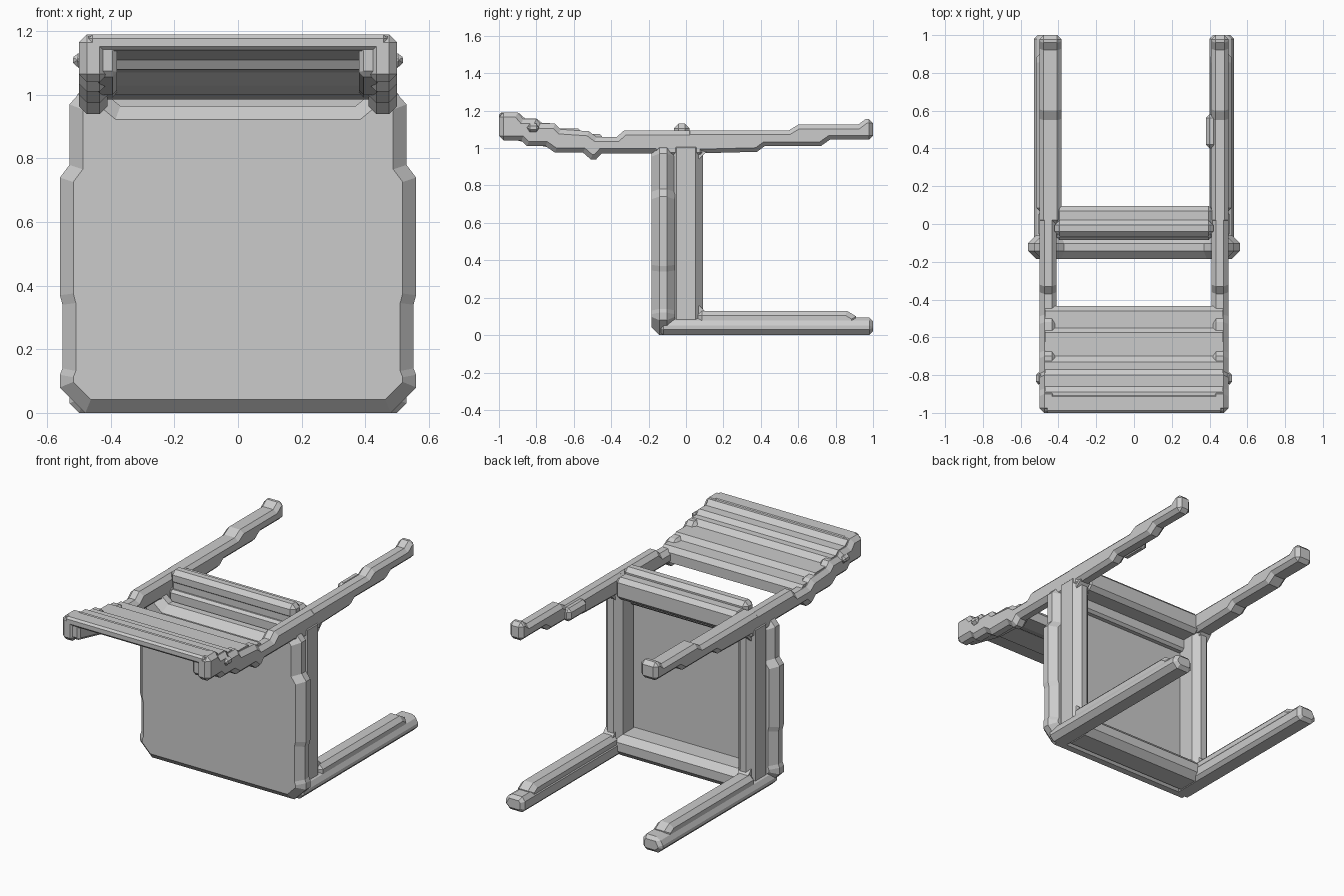
import bpy, bmesh, math


def prism(name, pts, axis, a, b, chamfer):
    """Extrude a 2D profile along an axis from a to b, chamfering its sharp rims."""
    place = {
        'x': lambda p, t: (t, p[0], p[1]),   # profile in (y, z)
        'y': lambda p, t: (p[0], t, p[1]),   # profile in (x, z)
    }[axis]
    bm = bmesh.new()
    lo = [bm.verts.new(place(p, a)) for p in pts]
    hi = [bm.verts.new(place(p, b)) for p in pts]
    n = len(pts)
    bm.faces.new(lo)
    bm.faces.new(hi[::-1])
    for i in range(n):
        j = (i + 1) % n
        bm.faces.new((lo[j], lo[i], hi[i], hi[j]))
    bmesh.ops.recalc_face_normals(bm, faces=bm.faces)
    me = bpy.data.meshes.new(name)
    bm.to_mesh(me)
    bm.free()
    ob = bpy.data.objects.new(name, me)
    bpy.context.collection.objects.link(ob)
    if chamfer:
        m = ob.modifiers.new("chamfer", 'BEVEL')
        m.width = chamfer
        m.segments = 1
        m.limit_method = 'ANGLE'
        m.angle_limit = math.radians(60)
    return ob


def block(name, x, y, z, chamfer=0.02):
    pts = [(y[0], z[0]), (y[1], z[0]), (y[1], z[1]), (y[0], z[1])]
    return prism(name, pts, 'x', x[0], x[1], chamfer)


# Seat slab, standing upright, with chipped outline
half = [(0.48, 0.0), (0.56, 0.08), (0.56, 0.12), (0.552, 0.14), (0.552, 0.34), (0.56, 0.37),
        (0.56, 0.74), (0.53, 0.78), (0.53, 0.97), (0.49, 1.015), (0.43, 1.015), (0.37, 0.965)]
prism("seat", half + [(-x, z) for x, z in reversed(half)], 'y', -0.185, -0.06, 0.042)

# Side profiles (y, z) of the back posts and upper legs
post = [(-1, 1.04), (-0.88, 1.04), (-0.85, 1.01), (-0.75, 1.01), (-0.70, 0.975),
        (-0.55, 0.975), (-0.51, 0.94), (-0.48, 0.94), (-0.45, 0.972), (-0.17, 0.972),
        (-0.14, 0.95), (0.10, 0.95), (0.10, 1.095), (-0.33, 1.095), (-0.37, 1.06),
        (-0.48, 1.06), (-0.52, 1.09), (-0.67, 1.10), (-0.70, 1.13), (-0.78, 1.13),
        (-0.80, 1.155), (-0.87, 1.155), (-0.90, 1.19), (-1, 1.19)]
leg = [(0.0, 0.97), (0.38, 0.98), (0.42, 1.01), (0.72, 1.01), (0.77, 1.045), (1, 1.045),
       (1, 1.155), (0.96, 1.155), (0.92, 1.125), (0.60, 1.125), (0.55, 1.095), (0.0, 1.095)]

for s, side in ((-1, "left"), (1, "right")):
    def span(a, b):
        return tuple(sorted((s * a, s * b)))

    inner = 0.385 if s < 0 else 0.41
    prism(side + "_back_post", post, 'x', *span(0.41, 0.5), 0.025)
    prism(side + "_upper_leg", leg, 'x', *span(inner, 0.5), 0.022)
    # Thickened underside where post and slats meet
    brace = [(-0.99, 1.06), (-0.72, 1.0), (-0.45, 0.99), (-0.45, 1.04), (-0.99, 1.16)]
    prism(side + "_post_brace", brace, 'x', *span(0.38, 0.45), 0.015)
    # Pointed knob on the outside of each post
    knob = [(0.49, 1.075), (0.53, 1.11), (0.49, 1.14)]
    prism(side + "_post_knob", [(s * x, z) for x, z in knob], 'y', -0.85, -0.785, 0.015)

    # Lower leg with sloped upper faces and a lower tip
    sec = [(0.42, 0), (0.50, 0), (0.53, 0.03), (0.53, 0.05), (0.505, 0.095), (0.42, 0.095), (0.40, 0.07), (0.40, 0.02)]
    prism(side + "_lower_leg", [(s * x, z) for x, z in sec], 'y', -0.14, 1.0, 0.02)
    cap = [(0.06, 0.04), (0.91, 0.04), (0.91, 0.10), (0.86, 0.13), (0.06, 0.13)]
    prism(side + "_lower_leg_top", cap, 'x', *span(0.405, 0.515), 0.025)

    # Vertical side rail of the frame and its corner fillets
    block(side + "_rail", span(0.39, 0.505), (-0.09, 0.09), (0.02, 1.04), 0.038)
    for z0, d, end in ((0.13, 1, "lower"), (0.97, -1, "upper")):
        tri = [(0.07, z0 + d * 0.03), (0.11, z0 - d * 0.01), (0.05, z0 - d * 0.02)]
        prism(f"{side}_{end}_fillet", tri, 'x', *span(0.42, 0.49), 0)

block("leg_bump", (0.38, 0.44), (0.40, 0.58), (1.01, 1.09), 0.02)

# Cross bars of the frame; the lip closes the joint above the seat
block("top_bar", (-0.42, 0.42), (-0.06, 0.095), (0.96, 1.095), 0.025)
block("top_bar_ridge", (-0.42, 0.42), (-0.065, 0.02), (1.04, 1.13), 0.025)
block("top_bar_lip", (-0.41, 0.41), (-0.085, -0.02), (0.89, 1.02), 0.015)
block("bottom_bar", (-0.45, 0.45), (-0.11, 0.09), (0.0, 0.13), 0.038)

# Stepped slats of the backrest, running between the posts
slats = [(-0.99, 1.14), (-0.85, 1.11), (-0.83, 1.08), (-0.68, 1.07), (-0.62, 1.03),
         (-0.55, 1.0), (-0.435, 0.985), (-0.435, 1.045), (-0.46, 1.075), (-0.55, 1.075),
         (-0.575, 1.105), (-0.70, 1.105), (-0.73, 1.135), (-0.77, 1.135), (-0.80, 1.158),
         (-0.86, 1.158), (-0.89, 1.185), (-0.99, 1.185)]
prism("backrest_slats", slats, 'x', -0.47, 0.47, 0)
block("backrest_top_edge", (-0.47, 0.47), (-1.0, -0.90), (1.14, 1.19), 0.012)
